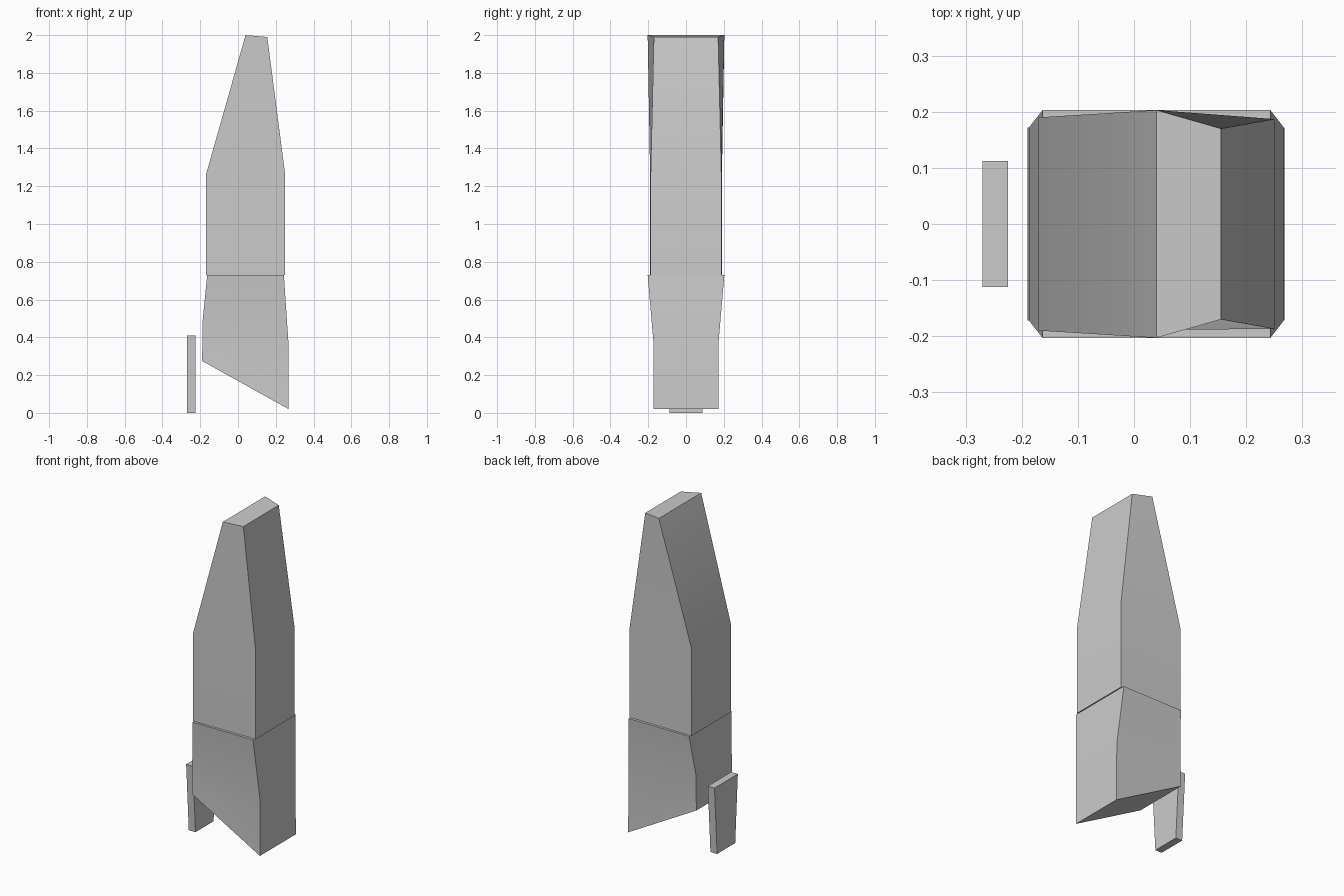
import bpy
import bmesh
import math

cube = bpy.data.objects.get("Cube")
if cube:
    bpy.data.objects.remove(cube, do_unlink=True)

GREY = (0.6, 0.6, 0.6, 1.0)
grey = bpy.data.materials.new("plain_grey")
grey.use_nodes = True
grey.diffuse_color = GREY
grey.node_tree.nodes["Principled BSDF"].inputs["Base Color"].default_value = GREY


def loft(name, sections):
    """Skin four-sided rings; each ring is a left and a right (x, z, half width)."""
    bm = bmesh.new()
    rings = []
    for (xa, za, wa), (xb, zb, wb) in sections:
        corners = ((xa, -wa, za), (xb, -wb, zb), (xb, wb, zb), (xa, wa, za))
        rings.append([bm.verts.new(c) for c in corners])
    for low, high in zip(rings, rings[1:]):
        for i in range(4):
            j = (i + 1) % 4
            bm.faces.new((low[i], low[j], high[j], high[i]))
    bm.faces.new(rings[0][::-1])
    bm.faces.new(rings[-1])
    bmesh.ops.recalc_face_normals(bm, faces=bm.faces)
    mesh = bpy.data.meshes.new(name)
    bm.to_mesh(mesh)
    bm.free()
    mesh.materials.append(grey)
    obj = bpy.data.objects.new(name, mesh)
    bpy.context.collection.objects.link(obj)
    bpy.ops.object.select_all(action="DESELECT")
    obj.select_set(True)
    bpy.context.view_layer.objects.active = obj
    bpy.ops.object.shade_smooth_by_angle(angle=math.radians(30))
    return obj


# Tapering upper body
loft("upper_body", [
    ((-0.17, 0.73, 0.19), (0.25, 0.73, 0.187)),
    ((-0.17, 1.26, 0.19), (0.25, 1.26, 0.187)),
    ((0.04, 2.0, 0.203), (0.155, 1.99, 0.17)),
])

# Flared lower body with a slanted end
loft("lower_body", [
    ((-0.19, 0.275, 0.172), (0.268, 0.02, 0.172)),
    ((-0.187, 0.49, 0.172), (0.267, 0.37, 0.172)),
    ((-0.163, 0.73, 0.203), (0.243, 0.73, 0.203)),
])

# Separate thin side plate
loft("side_plate", [
    ((-0.27, 0.0, 0.087), (-0.225, 0.0, 0.087)),
    ((-0.27, 0.41, 0.112), (-0.225, 0.41, 0.112)),
])
